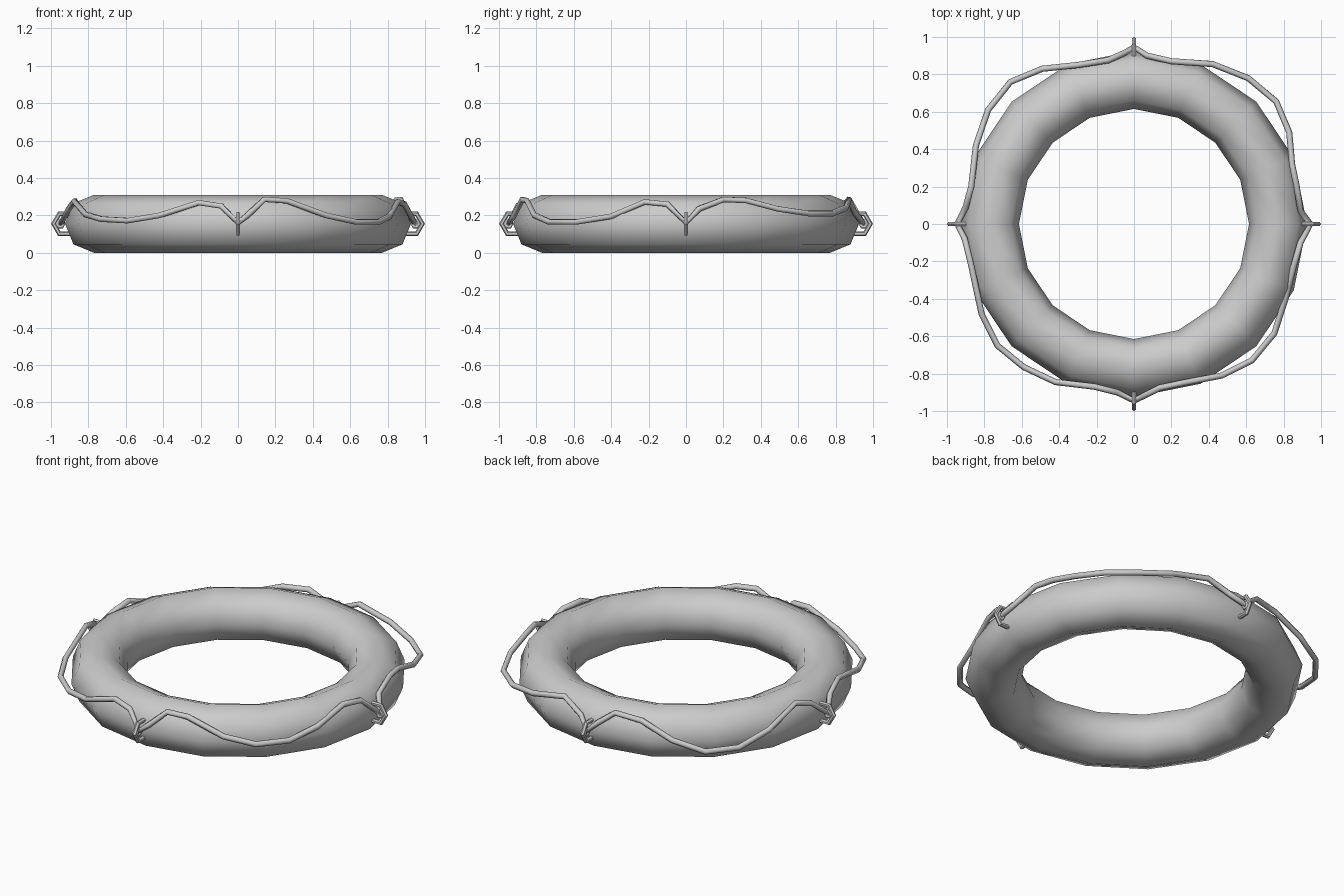
import bpy, math
from math import pi, cos, sin

if "Cube" in bpy.data.objects:
    bpy.data.objects.remove(bpy.data.objects["Cube"])


def torus(name, major, minor, seg, sides, loc=(0, 0, 0), rot=(0, 0, 0)):
    bpy.ops.mesh.primitive_torus_add(major_radius=major, minor_radius=minor,
                                     major_segments=seg, minor_segments=sides,
                                     location=loc, rotation=rot)
    ob = bpy.context.object
    ob.name = name
    return ob


# Buoyant ring
ring = torus("float_ring", 0.77, 0.155, 16, 8, (0, 0, 0.155))
bpy.ops.object.shade_smooth()

# Four hexagonal rope holders standing upright on the rim
for i in range(4):
    a = i * pi / 2
    torus("rope_holder_%d" % (i + 1), 0.061, 0.0135, 6, 6,
          (0.925 * cos(a), 0.925 * sin(a), 0.155), (pi / 2, 0, a))
    bpy.ops.object.shade_smooth_by_angle(angle=math.radians(50))

# Grab rope: one sagging loop per quadrant, tied at each holder
loops = [
    [(.89, .07, .235), (.87, .2, .285), (.845, .32, .28), (.83, .49, .235), (.76, .655, .21),
     (.61, .78, .21), (.42, .855, .24), (.2, .87, .285), (.07, .9, .22)],
    [(-.05, .915, .21), (-.14, .875, .28), (-.3, .85, .265), (-.49, .83, .19), (-.66, .76, .14),
     (-.78, .61, .14), (-.845, .42, .19), (-.87, .2, .275), (-.9, .09, .24)],
    [(-.905, -.08, .235), (-.875, -.2, .275), (-.815, -.48, .205), (-.73, -.65, .18),
     (-.59, -.765, .172), (-.42, -.845, .2), (-.21, -.87, .268), (-.09, -.9, .25)],
    [(.05, -.92, .2), (.14, -.875, .285), (.26, -.85, .278), (.47, -.81, .2), (.63, -.73, .165),
     (.75, -.585, .165), (.81, -.4, .195), (.855, -.22, .272), (.89, -.1, .26)],
]
pts = []
for i, loop in enumerate(loops):
    a = i * pi / 2
    pts.append((0.945 * cos(a), 0.945 * sin(a), 0.16))
    pts += loop

curve = bpy.data.curves.new("grab_rope", 'CURVE')
curve.dimensions = '3D'
curve.bevel_depth = 0.0165
curve.bevel_resolution = 1
spline = curve.splines.new('POLY')
spline.points.add(len(pts) - 1)
for p, co in zip(spline.points, pts):
    p.co = (*co, 1)
spline.use_cyclic_u = True
rope = bpy.data.objects.new("grab_rope", curve)
bpy.context.collection.objects.link(rope)

# Short rope wraps around each holder's inner bar
for i in range(4):
    a = i * pi / 2
    torus("rope_knot_%d" % (i + 1), 0.018, 0.010, 6, 6,
          (0.95 * cos(a), 0.95 * sin(a), 0.155), (pi / 2, 0, a))
    bpy.ops.object.shade_smooth()
